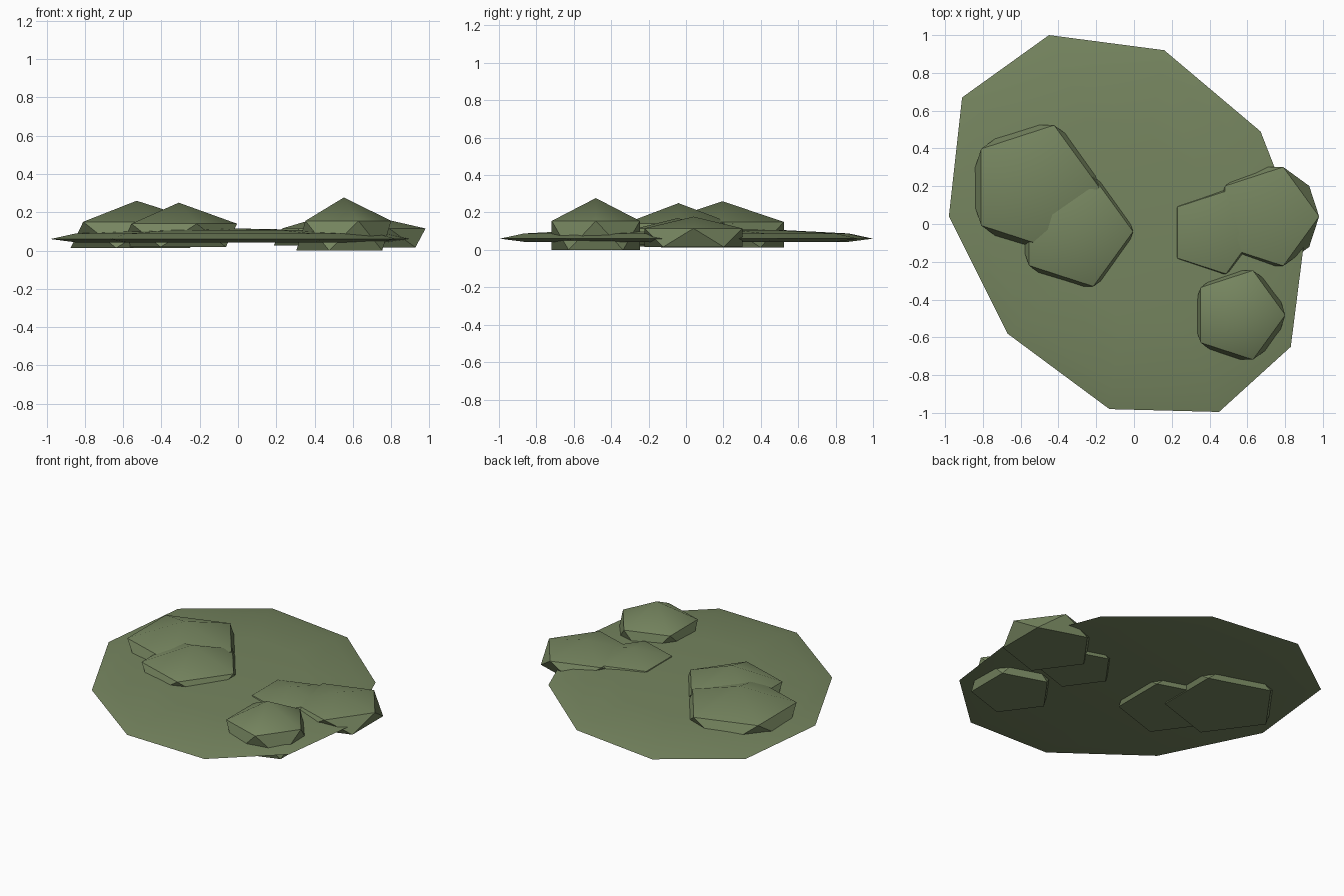
import bpy
import bmesh
from math import cos, sin, tau, radians

cube = bpy.data.objects.get("Cube")
if cube:
    bpy.data.objects.remove(cube)

moss = bpy.data.materials.new("moss_green")
moss.use_nodes = True
colour = (0.18, 0.235, 0.115, 1)
moss.diffuse_color = colour
moss.node_tree.nodes["Principled BSDF"].inputs["Base Color"].default_value = colour


def loft(name, rings, top, bottom=None, angle=38):
    """Bridge rings listed from bottom to top, closed by a top fan and a floor."""
    bm = bmesh.new()
    loops = [[bm.verts.new(p) for p in ring] for ring in rings]
    n = len(loops[0])
    for low, high in zip(loops, loops[1:]):
        for i in range(n):
            j = (i + 1) % n
            # Each band is a zigzag of triangles
            bm.faces.new((low[i], low[j], high[i]))
            bm.faces.new((low[j], high[j], high[i]))
    apex = bm.verts.new(top)
    for i in range(n):
        bm.faces.new((loops[-1][i], loops[-1][(i + 1) % n], apex))
    bm.faces.new(loops[0][::-1])
    bmesh.ops.recalc_face_normals(bm, faces=bm.faces[:])
    mesh = bpy.data.meshes.new(name)
    bm.to_mesh(mesh)
    bm.free()
    mesh.materials.append(moss)
    obj = bpy.data.objects.new(name, mesh)
    bpy.context.collection.objects.link(obj)
    bpy.ops.object.select_all(action="DESELECT")
    obj.select_set(True)
    bpy.context.view_layer.objects.active = obj
    bpy.ops.object.shade_smooth_by_angle(angle=radians(angle))
    return obj


def pentagon(x, y, r, z, turn):
    return [(x + r * cos(tau * (k + turn) / 5), y + r * sin(tau * (k + turn) / 5), z)
            for k in range(5)]


def rock(name, x, y, r, floor, shoulder, peak):
    # Upper pentagon points to +x, the lower one is turned half a step
    loft(name, [pentagon(x, y, r, floor, -0.5), pentagon(x, y, r, shoulder, 0)],
         (x, y, peak))


# Broad thin ground slab with a slightly domed top and flat underside
outline = [(0.90, -0.10), (0.67, 0.49), (0.16, 0.92), (-0.45, 1.0), (-0.91, 0.67),
           (-0.98, 0.04), (-0.67, -0.58), (-0.13, -0.98), (0.45, -0.995), (0.83, -0.65)]
levels = [(0.86, 0.042), (1.0, 0.06), (0.87, 0.088), (0.52, 0.106)]
loft("ground_slab", [[(x * s, y * s, z) for x, y in outline] for s, z in levels],
     (0, 0, 0.115), angle=45)

# Rocks set through the slab
rock("large_right_rock", -0.53, 0.195, 0.345, 0.013, 0.15, 0.26)
rock("small_right_rock", -0.31, -0.04, 0.305, 0.018, 0.14, 0.25)
rock("front_left_rock", 0.553, -0.482, 0.248, 0.0, 0.155, 0.277)
rock("inner_left_rock", 0.416, -0.045, 0.23, 0.025, 0.115, 0.17)
rock("outer_left_rock", 0.705, 0.04, 0.275, 0.016, 0.115, 0.178)
